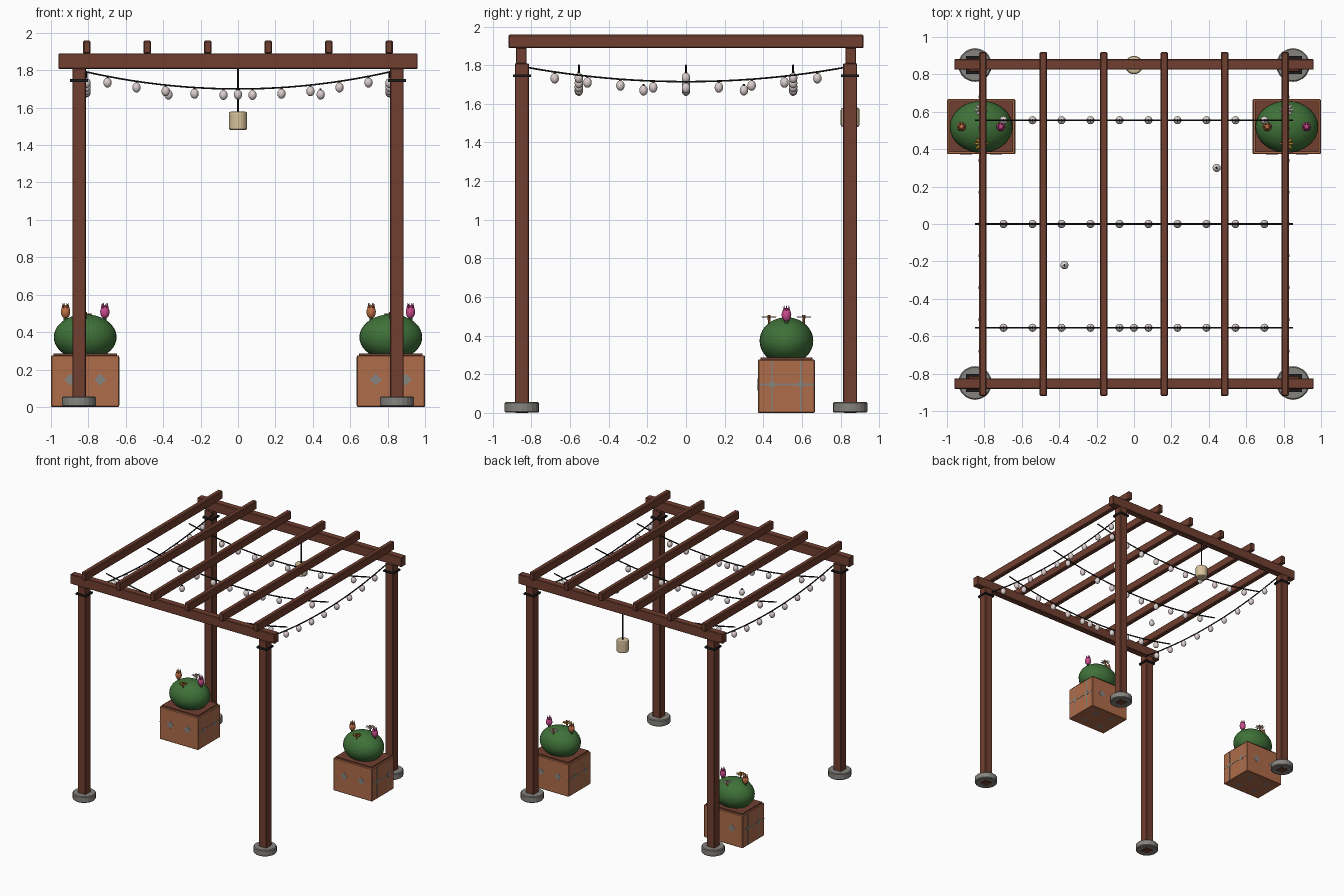
import bpy, bmesh, math
from mathutils import Matrix, Vector

if "Cube" in bpy.data.objects:
    bpy.data.objects.remove(bpy.data.objects["Cube"])

def material(name, rgb):
    m = bpy.data.materials.new(name)
    m.diffuse_color = (*rgb, 1)
    m.use_nodes = True
    m.node_tree.nodes["Principled BSDF"].inputs["Base Color"].default_value = m.diffuse_color
    return m

WOOD = material("red brown wood", (0.165, 0.05, 0.03))
CLAY = material("terracotta", (0.43, 0.15, 0.068))
GREEN = material("cactus green", (0.05, 0.165, 0.04))
GREY = material("stone grey", (0.24, 0.23, 0.21))
BULB = material("pale glass", (0.72, 0.63, 0.62))
CREAM = material("cream lantern", (0.68, 0.54, 0.33))
PINK = material("pink petal", (0.6, 0.07, 0.27))
ORANGE = material("orange bud", (0.52, 0.16, 0.06))
GOLD = material("golden petal", (0.62, 0.29, 0.03))
BLACK = material("black wire", (0.012, 0.012, 0.014))

def finish(name, bm, mat, bevel=0, smooth=False, segments=1):
    me = bpy.data.meshes.new(name)
    bm.to_mesh(me)
    bm.free()
    me.materials.append(mat)
    for p in me.polygons:
        p.use_smooth = smooth
    ob = bpy.data.objects.new(name, me)
    bpy.context.collection.objects.link(ob)
    if bevel:
        mod = ob.modifiers.new("bevel", 'BEVEL')
        mod.width, mod.segments = bevel, segments
    return ob

def box(name, center, size, mat, bevel=0):
    bm = bmesh.new()
    bmesh.ops.create_cube(bm, size=1, matrix=Matrix.Translation(center) @ Matrix.Diagonal((*size, 1)))
    return finish(name, bm, mat, bevel)

def add_ball(bm, center, radii, u=12, v=8):
    bmesh.ops.create_uvsphere(bm, u_segments=u, v_segments=v, radius=1,
                              matrix=Matrix.Translation(center) @ Matrix.Diagonal((*radii, 1)))

def add_tube(bm, x, y, z0, z1, r0, r1, n=16):
    bmesh.ops.create_cone(bm, cap_ends=True, segments=n, radius1=r0, radius2=r1, depth=z1 - z0,
                          matrix=Matrix.Translation((x, y, (z0 + z1) / 2)))

def wire(name, pts, radius=0.005):
    cu = bpy.data.curves.new(name, 'CURVE')
    cu.dimensions = '3D'
    cu.bevel_depth, cu.bevel_resolution, cu.use_fill_caps = radius, 1, True
    sp = cu.splines.new('POLY')
    sp.points.add(len(pts) - 1)
    for p, c in zip(sp.points, pts):
        p.co = (*c, 1)
    cu.materials.append(BLACK)
    bpy.context.collection.objects.link(bpy.data.objects.new(name, cu))

# Posts with stone footings and metal bands
for sx in (-1, 1):
    for sy in (-1, 1):
        x, y = sx * 0.85, sy * 0.85
        box("post", (x, y, 0.905), (0.072, 0.072, 1.81), WOOD, 0.004)
        bm = bmesh.new()
        add_tube(bm, x, y, 0.002, 0.056, 0.09, 0.09, 20)
        finish("footing", bm, GREY, 0.006)
        for s in (-1, 1):
            box("band_side", (x + s * 0.041, y, 1.745), (0.012, 0.094, 0.014), BLACK)
            box("band_front", (x, y + s * 0.041, 1.745), (0.094, 0.012, 0.014), BLACK)

# Front and back beams, rafters across them
for sy in (-1, 1):
    box("beam", (0, sy * 0.853, 1.849), (1.92, 0.056, 0.082), WOOD, 0.004)
for i in range(6):
    box("rafter", (-0.808 + i * 0.3232, 0, 1.923), (0.04, 1.84, 0.07), WOOD, 0.006)

# Sagging light strings
def bulbs(name, points):
    glass, caps = bmesh.new(), bmesh.new()
    for x, y, z in points:
        add_ball(glass, (x, y, z - 0.033), (0.022, 0.022, 0.027))
        add_tube(caps, x, y, z - 0.013, z, 0.007, 0.006, 6)
    finish(name, glass, BULB, smooth=True)
    finish(name + "_caps", caps, BLACK)

def light_string(name, place, half, low, sag, count, step):
    height = lambda t: low + sag * (t / half) ** 2
    ts = [half * (i / 12 - 1) for i in range(25)]
    wire(name, [place(t, height(t)) for t in ts])
    ts = [(i - (count - 1) / 2) * step for i in range(count)]
    bulbs(name + "_bulbs", [place(t, height(t)) for t in ts])

for y in (-0.555, 0, 0.555):
    light_string("cross_string", lambda t, z, y=y: (t, y, z), 0.85, 1.70, 0.10, 10, 0.155)
for x in (-0.81, 0.81):
    light_string("side_string", lambda t, z, x=x: (x, t, z), 0.83, 1.715, 0.075, 9, 0.17)
bulbs("loose_bulbs", [(-0.372, -0.22, 1.703), (0.442, 0.30, 1.703), (0, -0.555, 1.703)])

# Hanging lantern
wire("lantern_cord", [(0, 0.85, 1.82), (0, 0.85, 1.57)])
bm = bmesh.new()
add_tube(bm, 0, 0.85, 1.48, 1.58, 0.049, 0.049, 20)
finish("lantern", bm, CREAM, 0.012, segments=2)

# Planters
def bud(x, y, mat):
    bm = bmesh.new()
    add_ball(bm, (x, y, 0.508), (0.025, 0.025, 0.036))
    for k in range(6):
        a = k * math.pi / 3
        add_tube(bm, x + 0.014 * math.cos(a), y + 0.014 * math.sin(a), 0.53, 0.556, 0.007, 0.001, 5)
    finish("bud", bm, mat, smooth=True)
    bm = bmesh.new()
    add_tube(bm, x, y, 0.42, 0.485, 0.010, 0.010, 8)
    finish("bud_stem", bm, GREEN)

def flower(x, y, mat):
    bm = bmesh.new()
    for k in range(8):
        m = Matrix.Translation((x, y, 0.497)) @ Matrix.Rotation(k * math.pi / 4, 4, 'Z')
        m = m @ Matrix.Translation((0.024, 0, 0)) @ Matrix.Diagonal((0.016, 0.007, 0.003, 1))
        bmesh.ops.create_uvsphere(bm, u_segments=8, v_segments=4, radius=1, matrix=m)
    finish("flower_petals", bm, mat)
    bm = bmesh.new()
    add_tube(bm, x, y, 0.45, 0.508, 0.004, 0.009, 8)
    finish("flower_centre", bm, ORANGE)

def diamond(bm, center, normal, r):
    # Thin four-pointed tile laid on a planter face
    rot = Vector((0, 0, 1)).rotation_difference(normal).to_matrix().to_4x4()
    bmesh.ops.create_cone(bm, cap_ends=True, segments=4, radius1=r, radius2=r, depth=0.004,
                          matrix=Matrix.Translation(center) @ rot)

for cx in (-0.817, 0.817):
    cy, hx, hy = 0.52, 0.182, 0.147
    box("planter", (cx, cy, 0.138), (hx * 2, hy * 2, 0.276), CLAY, 0.004)
    box("soil", (cx, cy, 0.277), (0.338, 0.268, 0.018), WOOD)
    tiles = bmesh.new()
    for s in (-1, 1):
        for t in (-0.08, 0.08):
            diamond(tiles, (cx + t, cy + s * hy, 0.147), Vector((0, s, 0)), 0.032)
            diamond(tiles, (cx + s * hx, cy + t * 0.93, 0.147), Vector((s, 0, 0)), 0.022)
            diamond(tiles, (cx + t, cy + s * 0.07, 0.0015), Vector((0, 0, 1)), 0.028)
            box("tile_line", (cx + s * hx, cy + t * 0.93, 0.138), (0.003, 0.008, 0.26), GREY)
        box("tile_line", (cx + s * hx, cy, 0.147), (0.003, 0.285, 0.008), GREY)
    finish("tiles", tiles, GREY)
    # Cactus with buds and flowers
    bm = bmesh.new()
    add_ball(bm, (cx, cy, 0.373), (0.168, 0.139, 0.122), 32, 20)
    finish("cactus", bm, GREEN, smooth=True)
    bud(cx - 0.105, cy, ORANGE)
    bud(cx + 0.105, cy, PINK)
    flower(cx, cy + 0.09, BULB)
    flower(cx, cy - 0.09, GOLD)
